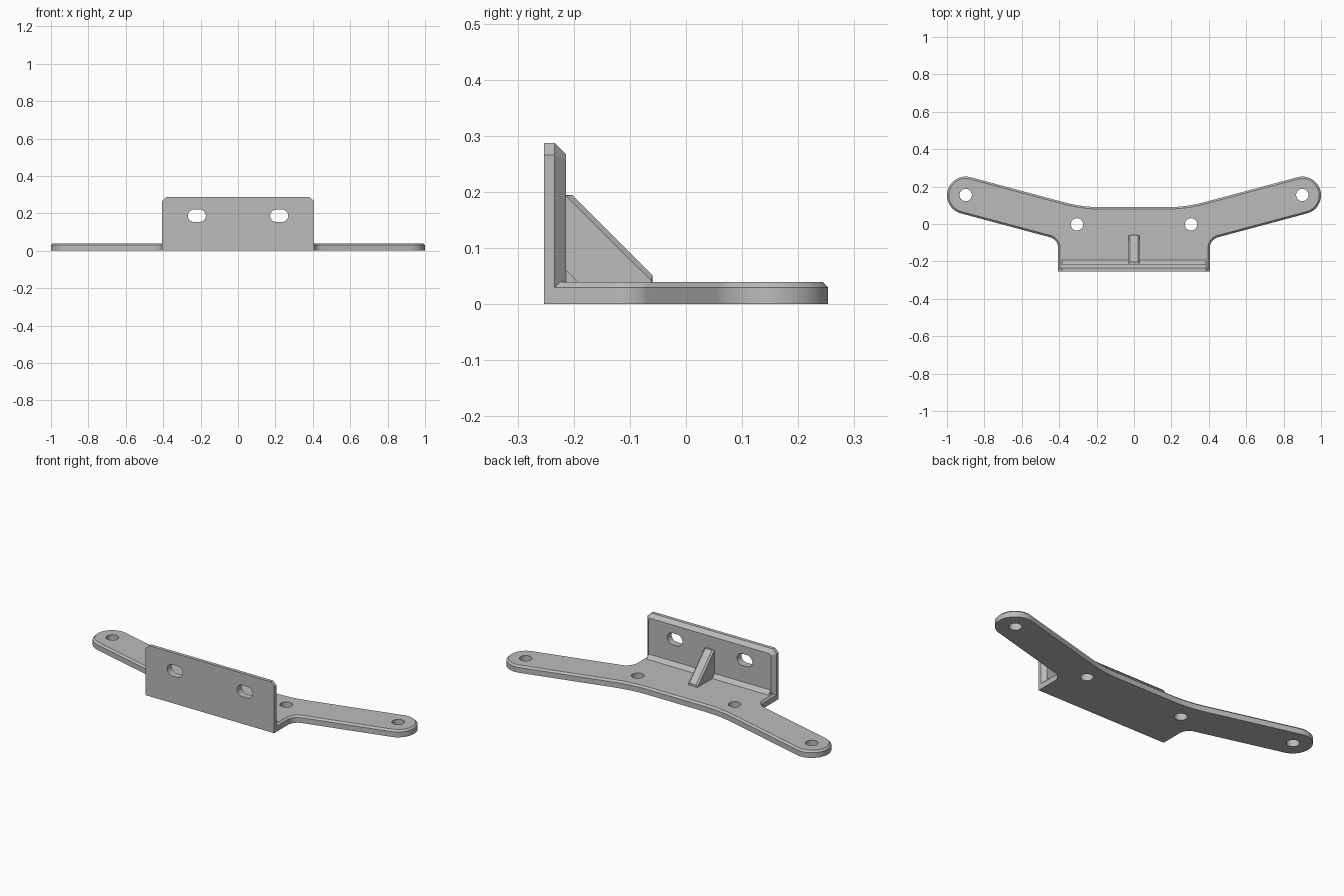
import bpy, bmesh
from math import radians, cos, sin, tan
from mathutils import Vector

cube = bpy.data.objects.get("Cube")
if cube:
    bpy.data.objects.remove(cube)

grey = bpy.data.materials.new("plain grey")
grey.use_nodes = True
grey.diffuse_color = (0.5, 0.5, 0.5, 1)
grey.node_tree.nodes["Principled BSDF"].inputs["Base Color"].default_value = (0.5, 0.5, 0.5, 1)


def loft(name, rings):
    """Closed solid through a row of equal-sized rings of 3D points."""
    bm = bmesh.new()
    loops = [[bm.verts.new(p) for p in ring] for ring in rings]
    n = len(loops[0])
    for a, b in zip(loops, loops[1:]):
        for i in range(n):
            j = (i + 1) % n
            bm.faces.new((a[i], a[j], b[j], b[i]))
    bm.faces.new(loops[0])
    bm.faces.new(loops[-1])
    bmesh.ops.recalc_face_normals(bm, faces=bm.faces)
    mesh = bpy.data.meshes.new(name)
    bm.to_mesh(mesh)
    bm.free()
    mesh.materials.append(grey)
    obj = bpy.data.objects.new(name, mesh)
    bpy.context.collection.objects.link(obj)
    return obj


def arc(cx, cy, r, start, end, steps):
    angles = [radians(start + (end - start) * i / steps) for i in range(steps + 1)]
    return [(cx + r * cos(a), cy + r * sin(a)) for a in angles]


def mirrored(half):
    return half + [(-x, y) for x, y in reversed(half)]


def inset(loop, d):
    """Move a counter-clockwise outline inwards by d."""
    out = []
    for i, p in enumerate(loop):
        p = Vector(p)
        e1 = (p - Vector(loop[i - 1])).normalized()
        e2 = (Vector(loop[(i + 1) % len(loop)]) - p).normalized()
        n1, n2 = Vector((-e1.y, e1.x)), Vector((-e2.y, e2.x))
        out.append(tuple(p + (n1 + n2) * d / (1 + n1.dot(n2))))
    return out


def flat(loop, z):
    return [(x, y, z) for x, y in loop]


def upright(loop, y):
    return [(x, y, z) for x, z in loop]


def cut(obj, cutter):
    cutter.hide_render = True
    cutter.hide_set(True)
    mod = obj.modifiers.new("hole", 'BOOLEAN')
    mod.operation = 'DIFFERENCE'
    mod.solver = 'EXACT'
    mod.object = cutter


def smooth(obj):
    bpy.ops.object.select_all(action='DESELECT')
    obj.select_set(True)
    bpy.context.view_layer.objects.active = obj
    bpy.ops.object.shade_smooth_by_angle(angle=radians(25))


# Main dimensions
FRONT, STEP, BACK = -0.2535, -0.234, -0.2135
SIDE, THICK = 0.405, 0.04
END_X, END_Y, END_R, TILT = 0.9, 0.1535, 0.1, 15
HOLE = 0.033

# Base plate outline: body side, inner fillet, rounded arm end, shallow rear curve
slope = tan(radians(TILT))
end = arc(END_X, END_Y, END_R, TILT - 90, TILT + 90, 32)
r_in, r_rear, rear_y = 0.06, 0.76, 0.09
fx = SIDE + r_in
fy = end[0][1] - (end[0][0] - fx) * slope - r_in / cos(radians(TILT))
rear_corner = end[-1][0] - (end[-1][1] - rear_y) / slope
rx = rear_corner - r_rear * tan(radians(TILT / 2))
half = [(SIDE, STEP)]
half += arc(fx, fy, r_in, 180, TILT + 90, 10)
half += end
half += arc(rx, rear_y + r_rear, r_rear, TILT - 90, -90, 10)
outline = mirrored(half)
plate = loft("base_plate", [flat(outline, 0), flat(outline, THICK - 0.01),
                            flat(inset(outline, 0.01), THICK)])

# Upright front wall with clipped corners and a bevelled back rim
top = 0.287
wall_outline = mirrored([(SIDE, 0), (SIDE, top - 0.021), (SIDE - 0.021, top)])
wall = loft("front_wall", [upright(wall_outline, FRONT), upright(wall_outline, STEP),
                           upright(inset(wall_outline, 0.0205), BACK)])

# Sloped strip in the corner between wall and plate
strip = [(BACK - 0.005, THICK - 0.005, 0.385), (BACK - 0.005, 0.066, 0.384),
         (BACK, 0.061, 0.384), (-0.193, THICK, 0.384), (-0.193, THICK - 0.005, 0.384)]
loft("corner_strip", [[(s * x, y, z) for y, z, x in strip] for s in (-1, 1)])

# Centre gusset with bevelled sloping edge
outer = [(-0.23, 0.03), (-0.23, 0.193), (BACK, 0.193), (-0.062, 0.042), (-0.062, 0.03)]
inner = [(-0.23, 0.03), (-0.23, 0.195), (-0.203, 0.195), (-0.06, 0.052), (-0.06, 0.03)]
loft("gusset", [[(x, y, z) for y, z in prof] for x, prof in
                ((-0.03, outer), (-0.021, inner), (0.021, inner), (0.03, outer))])

# Screw holes and slots
for side in (-1, 1):
    for label, x, y in (("end", END_X, 0.155), ("inner", 0.305, -0.002)):
        ring = arc(side * x, y, HOLE, 0, 348.75, 31)
        cut(plate, loft(label + "_hole_cutter", [flat(ring, -0.1), flat(ring, 0.1)]))
    cx, cz, reach = side * 0.22, 0.187, 0.015
    ring = arc(cx + reach, cz, HOLE, -90, 90, 16) + arc(cx - reach, cz, HOLE, 90, 270, 16)
    cut(wall, loft("slot_cutter", [upright(ring, -0.4), upright(ring, -0.1)]))

for part in (plate, wall):
    smooth(part)
